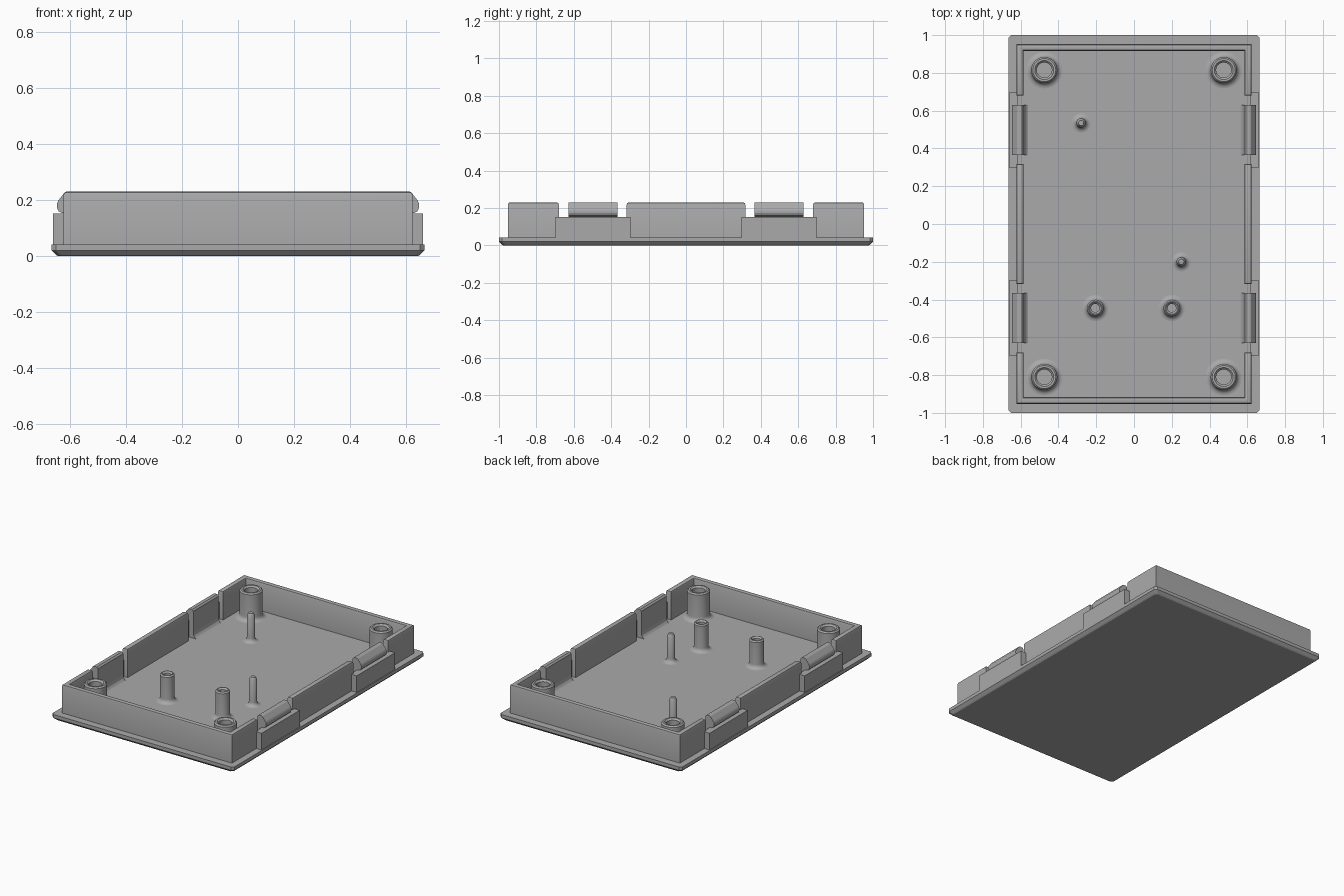
import bpy, bmesh, math

if "Cube" in bpy.data.objects:
    bpy.data.objects.remove(bpy.data.objects["Cube"])

FLOOR, TOP = 0.042, 0.23
grey = bpy.data.materials.new("grey plastic")
grey.diffuse_color = (0.4, 0.4, 0.4, 1)
grey.use_nodes = True
grey.node_tree.nodes["Principled BSDF"].inputs["Base Color"].default_value = grey.diffuse_color


def finish(bm, name, smooth=False):
    bmesh.ops.recalc_face_normals(bm, faces=bm.faces)
    me = bpy.data.meshes.new(name)
    bm.to_mesh(me)
    bm.free()
    me.materials.append(grey)
    ob = bpy.data.objects.new(name, me)
    bpy.context.collection.objects.link(ob)
    if smooth:
        bpy.ops.object.select_all(action='DESELECT')
        ob.select_set(True)
        bpy.context.view_layer.objects.active = ob
        bpy.ops.object.shade_smooth_by_angle(angle=math.radians(35))
    return ob


def loft(name, rings):
    """Closed solid through matching rings of points."""
    bm = bmesh.new()
    vs = [[bm.verts.new(p) for p in r] for r in rings]
    n = len(vs[0])
    for a, b in zip(vs, vs[1:]):
        for i in range(n):
            j = (i + 1) % n
            bm.faces.new((a[i], a[j], b[j], b[i]))
    bm.faces.new(vs[0])
    bm.faces.new(vs[-1])
    return finish(bm, name)


def prism(name, outline, z0, z1, bevel):
    """Extruded plan outline with its top rim bevelled."""
    bm = bmesh.new()
    f = bm.faces.new([bm.verts.new((x, y, z0)) for x, y in outline])
    top = bmesh.ops.extrude_face_region(bm, geom=[f])["geom"]
    for v in top:
        if isinstance(v, bmesh.types.BMVert):
            v.co.z = z1
    if bevel:
        bmesh.ops.recalc_face_normals(bm, faces=bm.faces)
        rim = [e for e in bm.edges if all(v.co.z > z1 - 1e-5 for v in e.verts)]
        bmesh.ops.bevel(bm, geom=rim, offset=bevel, segments=2, profile=0.5,
                        affect='EDGES')
    return finish(bm, name, bool(bevel))


def lathe(name, x, y, profile, steps=40):
    """Profile of (radius, z) spun about a vertical axis."""
    bm = bmesh.new()
    vs = [bm.verts.new((r, 0, z)) for r, z in profile]
    edges = [bm.edges.new(p) for p in zip(vs, vs[1:])]
    bmesh.ops.spin(bm, geom=vs + edges, cent=(0, 0, 0), axis=(0, 0, 1),
                   angle=math.tau, steps=steps)
    bmesh.ops.remove_doubles(bm, verts=bm.verts, dist=1e-5)
    ob = finish(bm, name, True)
    ob.location = (x, y, 0)


def flare(r, f):
    """Concave fillet from the floor up to radius r."""
    return [(r + f * (1 - math.sin(a)), FLOOR + f * (1 - math.cos(a)))
            for a in [math.pi / 2 * i / 5 for i in range(6)]]


# Base plate with cut corners and a chamfered underside
def plate_ring(inset, z, c=0.015):
    x, y = 0.665 - inset, 1.0 - inset
    return [(x, c - y, z), (x, y - c, z), (x - c, y, z), (c - x, y, z),
            (-x, y - c, z), (-x, c - y, z), (c - x, -y, z), (x - c, -y, z)]


loft("base_plate", [plate_ring(0.022, 0), plate_ring(0.016, 0.004),
                    plate_ring(0, 0.02), plate_ring(0, FLOOR)])

# Rim walls: a U at each end and a straight run on each side
XO, XI, YO, YI, YE = 0.622, 0.585, 0.952, 0.917, 0.68
z0 = FLOOR - 0.01
for s, end in ((-1, "front"), (1, "back")):
    prism(end + "_wall", [(x, s * y) for x, y in (
        (-XO, YE), (-XO, YO), (XO, YO), (XO, YE),
        (XI, YE), (XI, YI), (-XI, YI), (-XI, YE))], z0, TOP, 0.011)
for s, side in ((-1, "left"), (1, "right")):
    prism(side + "_wall", [(s * x, y) for x, y in (
        (XI, -0.317), (XO, -0.317), (XO, 0.317), (XI, 0.317))], z0, TOP, 0.011)

# Snap clips with flared feet, each behind an outer backing pad
clip = [(0.615, z0), (0.56, z0), (0.56, FLOOR), (0.57, 0.048), (0.579, 0.06),
        (0.583, 0.08), (0.583, 0.22), (0.592, TOP), (0.612, TOP), (0.619, 0.227),
        (0.642, 0.197), (0.646, 0.187), (0.646, 0.172), (0.64, 0.16),
        (0.628, 0.154), (0.615, 0.154)]
for s, side in ((-1, "left"), (1, "right")):
    for t, end in ((-1, "front"), (1, "back")):
        cy = t * 0.4975
        loft(f"{side}_{end}_clip", [[(s * x, cy + d, z) for x, z in clip]
                                    for d in (-0.132, 0.132)])
        prism(f"{side}_{end}_pad", [(s * x, cy + d) for x, d in (
            (0.613, -0.2), (0.66, -0.2), (0.66, 0.2), (0.613, 0.2))], z0, 0.152, 0)


# Screw bosses: flared foot, softened rim, stepped blind hole
def boss(name, x, y, r, f, hole, top):
    lathe(name, x, y, flare(r, f) + [
        (r, top - 0.008), (r - 0.008, top), (hole + 0.01, top),
        (hole, top - 0.01), (hole, FLOOR + 0.03), (0, FLOOR + 0.03)])


for x in (-0.475, 0.475):
    for y in (-0.81, 0.815):
        boss("corner_boss", x, y, 0.069, 0.028, 0.04, 0.226)
for x in (-0.205, 0.2):
    boss("board_boss", x, -0.445, 0.044, 0.026, 0.022, 0.222)

# Locating pins with tapered tips
for x, y in ((-0.28, 0.535), (0.25, -0.2)):
    lathe("locating_pin", x, y, flare(0.025, 0.026) + [
        (0.025, 0.21), (0.014, 0.228), (0, 0.228)], 32)
